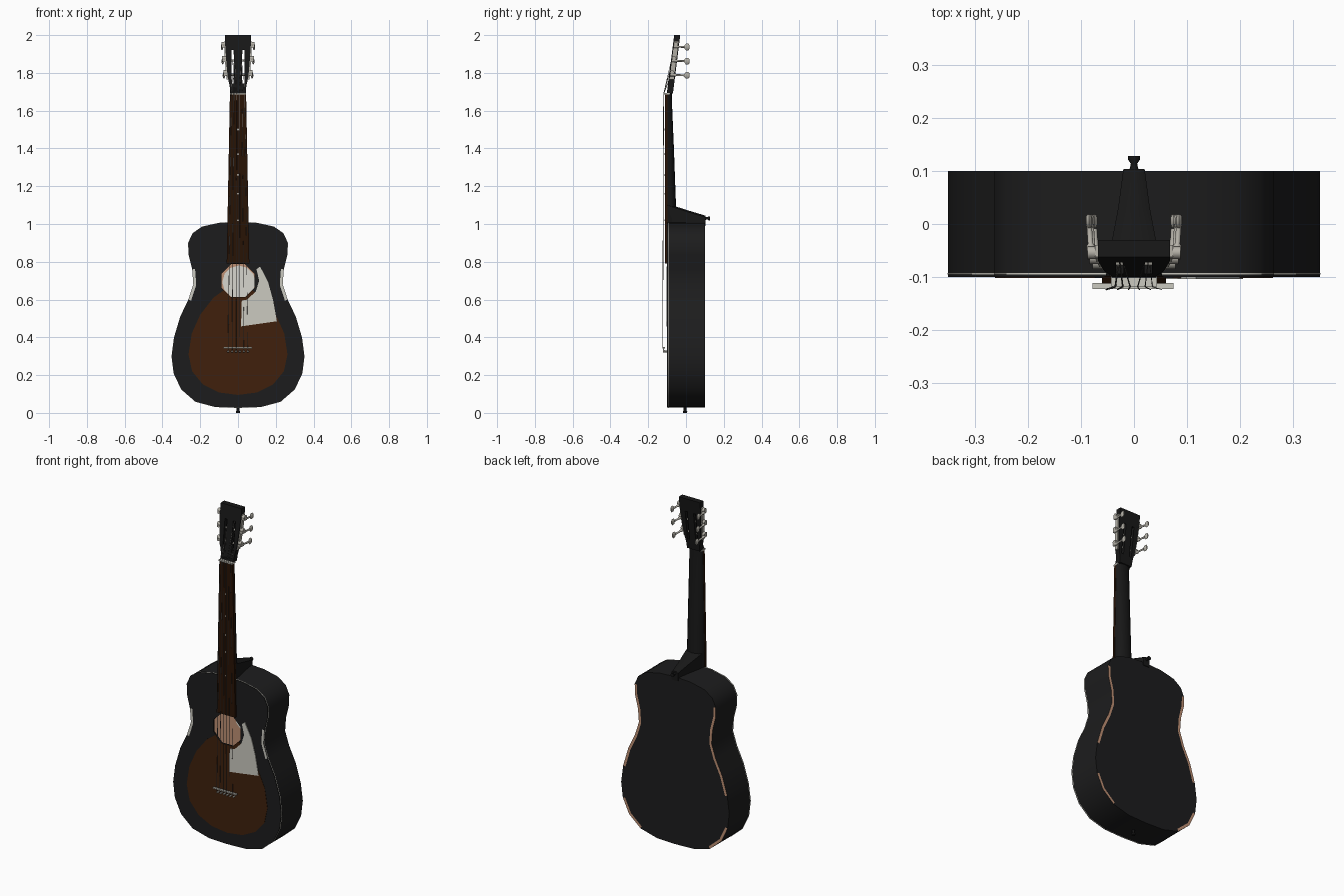
import bpy, bmesh, math
from mathutils import Vector

if "Cube" in bpy.data.objects:
    bpy.data.objects.remove(bpy.data.objects["Cube"])


def mat(name, r, g, b):
    m = bpy.data.materials.new(name)
    m.diffuse_color = (r, g, b, 1)
    m.use_nodes = True
    m.node_tree.nodes["Principled BSDF"].inputs["Base Color"].default_value = m.diffuse_color
    return m


CHARCOAL = mat("charcoal lacquer", .012, .012, .0125)
BLACK = mat("black neck", .009, .009, .009)
BURST = mat("sunburst brown", .05, .0145, .0035)
ROSE = mat("dark rosewood", .022, .0065, .0015)
TAN = mat("bare wood", .52, .28, .175)
PALE = mat("pale guard", .60, .59, .53)
LABEL = mat("paper label", .68, .67, .62)
METAL = mat("nickel", .46, .44, .39)
STEEL = mat("string steel", .16, .15, .14)


def finish(bm, name, m):
    bmesh.ops.recalc_face_normals(bm, faces=bm.faces)
    me = bpy.data.meshes.new(name)
    bm.to_mesh(me)
    bm.free()
    me.materials.append(m)
    ob = bpy.data.objects.new(name, me)
    bpy.context.collection.objects.link(ob)
    return ob


def loft(name, rings, m):
    """Closed skin through rings of equal point count."""
    bm = bmesh.new()
    vs = [[bm.verts.new(p) for p in r] for r in rings]
    n = len(vs[0])
    for a, b in zip(vs, vs[1:]):
        for i in range(n):
            j = (i + 1) % n
            bm.faces.new((a[i], a[j], b[j], b[i]))
    bm.faces.new(vs[0])
    bm.faces.new(vs[-1])
    return finish(bm, name, m)


def prism(name, pts, y0, y1, m):
    return loft(name, [[(x, y, z) for x, z in pts] for y in (y0, y1)], m)


def box(name, x0, x1, y0, y1, z0, z1, m):
    return prism(name, [(x0, z0), (x1, z0), (x1, z1), (x0, z1)], y0, y1, m)


def turned(name, a, b, prof, m, sides=8):
    """Turned part along a-b; prof = (fraction, radius) pairs."""
    a, b = Vector(a), Vector(b)
    q = (b - a).to_track_quat('Z', 'Y')
    rings = []
    for t, r in prof:
        c = a.lerp(b, t)
        rings.append([c + q @ Vector((r * math.cos(k * math.tau / sides),
                                      r * math.sin(k * math.tau / sides), 0))
                      for k in range(sides)])
    return loft(name, rings, m)


def mirrored(half):
    """Right half outline from bottom centre to top centre, closed on the left."""
    return half + [(-x, z) for x, z in reversed(half) if x > 0]


def disc(cx, cz, r, n, turn=0):
    return [(cx + r * math.cos(turn + k * math.tau / n), cz + r * math.sin(turn + k * math.tau / n))
            for k in range(n)]


def cut(ob, cutter):
    cutter.hide_render = True
    md = ob.modifiers.new("cut", 'BOOLEAN')
    md.operation, md.solver, md.object = 'DIFFERENCE', 'EXACT', cutter
    md.material_mode = 'TRANSFER'
    bpy.context.view_layer.objects.active = ob
    bpy.ops.object.modifier_apply(modifier=md.name)


# Body: outline prism with inset rims, hollowed out
half = [(0, .028), (.12, .032), (.225, .06), (.30, .125), (.34, .21), (.351, .30), (.338, .40),
        (.305, .51), (.262, .60), (.236, .68), (.242, .76), (.262, .84), (.263, .90),
        (.24, .95), (.19, .985), (.10, 1.005), (0, 1.01)]
outline = mirrored(half)
body = prism("body", outline, -.1, .1, CHARCOAL)
body.data.materials.append(TAN)
body.data.materials.append(PALE)
bm = bmesh.new()
bm.from_mesh(body.data)
for side in (-1, 1):
    face = [f for f in bm.faces if f.normal.y * side > .9]
    rim = bmesh.ops.inset_region(bm, faces=face, thickness=.015)["faces"]
    for f in rim:
        z = f.calc_center_median().z
        if side > 0 and (.42 < z < .9 or .08 < z < .2):
            f.material_index = 1
        if side < 0 and .58 < z < .78:
            f.material_index = 2
bm.to_mesh(body.data)
bm.free()
cavity = prism("cavity_cutter", [(x * .94, .52 + (z - .52) * .95) for x, z in outline], -.092, .09, TAN)
hole = prism("hole_cutter", disc(0, .70, .095, 8, math.pi / 8), -.2, -.05, CHARCOAL)
cut(body, cavity)
cut(body, hole)

# Thin pale binding line round the sides
binding = prism("binding", [(x * 1.003, .52 + (z - .52) * 1.003) for x, z in outline], -.0955, -.0925, PALE)
cut(binding, hole)

# Sunburst, pickguard and the label seen through the sound hole
burst = prism("sunburst", mirrored([(0, .095), (.1, .108), (.185, .15), (.243, .22), (.262, .31),
                                    (.245, .42), (.2, .52), (.13, .61), (.06, .66), (0, .68)]),
              -.0995, -.1015, BURST)
cut(burst, hole)
guard = prism("pickguard", [(.016, .458), (.206, .485), (.185, .60), (.16, .69), (.117, .775),
                            (.098, .76), (.112, .70), (.095, .645), (.05, .60), (.02, .595)],
              -.0995, -.104, PALE)
cut(guard, hole)
prism("label", disc(.005, .692, .088, 12), .086, .0895, LABEL)

# Neck: D-shaped section
rings = []
for z, w, d in ((.98, .054, .05), (1.10, .052, .047), (1.4, .047, .036), (1.66, .043, .025), (1.71, .043, .025)):
    rings.append([(w * math.cos(k * math.pi / 8), -.1 + d * math.sin(k * math.pi / 8) ** .8 if 0 < k < 8 else -.1, z)
                  for k in range(9)])
loft("neck", rings, BLACK)

# Heel: narrows towards the back
loft("heel", [[(-w, y, .99), (w, y, .99), (w, y, zt), (w * .5, y, zt + .008), (-w * .5, y, zt + .008), (-w, y, zt)]
              for y, w, zt in ((-.099, .052, 1.10), (-.055, .046, 1.085), (.03, .03, 1.058), (.104, .02, 1.036))], BLACK)

# Fretboard, nut, position dots
prism("fretboard", [(-.06, .79), (.06, .79), (.043, 1.685), (-.043, 1.685)], -.098, -.112, ROSE)
box("nut", -.043, .043, -.118, -.085, 1.685, 1.694, PALE)
for z in (1.02, 1.16, 1.26, 1.37, 1.50):
    prism("position_dot", disc(0, z, .005, 8), -.111, -.1128, PALE)

# Headstock: slotted and tilted back
head = prism("headstock", mirrored([(0, 1.692), (.041, 1.692), (.044, 1.73), (.055, 1.78), (.062, 1.86),
                                    (.068, 1.95), (.068, 2.0), (0, 2.0)]), -.10, -.068, BLACK)
for s in (-1, 1):
    slot = box("slot_cutter", s * .02, s * .034, -.2, 0, 1.745, 1.92, BLACK)
    cut(head, slot)
    bpy.data.objects.remove(slot)


def lean(z):
    return (z - 1.7) * .125


for v in head.data.vertices:
    v.co.y += lean(v.co.z)

# Tuners: side plate, post, shaft and button
for s in (-1, 1):
    loft("tuner_plate", [[(s * (x + dx), y + lean(z), z) for dx, y in
                          ((-.004, -.095), (.006, -.095), (.006, -.073), (-.004, -.073))]
                         for z, x in ((1.765, .054), (1.86, .063), (1.965, .068))], METAL)
    for z, x in ((1.79, .058), (1.865, .064), (1.94, .068)):
        y = -.084 + lean(z)
        turned("tuner_post", (s * .012, y, z), (s * (x + .01), y, z), ((0, .006), (1, .006)), METAL)
        turned("tuner_gear", (s * x, y, z + .012), (s * (x + .02), y, z + .012), ((0, .012), (1, .012)), METAL)
        a, b = (s * (x + .012), y - .012, z), (s * (x + .018), .017, z - .004)
        turned("tuner_shaft", a, b, ((0, .008), (.3, .008), (.35, .005), (.75, .005)), METAL)
        loft("tuner_button", [[(s * (x + .017) + .0065 * k * math.cos(t), yy, z - .003 + .018 * k * math.sin(t))
                               for t in [i * math.tau / 8 for i in range(8)]]
                              for yy, k in ((-.008, .5), (0, 1), (.012, 1), (.018, .6))], METAL)

# Saddle and pins
box("saddle", -.078, .075, -.123, -.111, .342, .349, PALE)
for i in range(6):
    u = (i - 2.5) / 2.5
    x = u * .052
    turned("bridge_pin", (x, -.1, .325), (x, -.121, .325), ((0, .004), (.6, .004), (.7, .006), (1, .004)), PALE)
    # Strings: bridge to saddle, saddle to nut, nut to post
    r = .0018 - .0002 * i
    rad = ((0, r), (1, r))
    over, nut = (x, -.1235, .345), (u * .035, -.1185, 1.689)
    z = (1.79, 1.865, 1.94)[min(i, 5 - i)]
    post = (math.copysign(.03 - .003 * min(i, 5 - i), u), -.09 + lean(z), z)
    for a, b in (((x, -.113, .325), over), (over, nut), (nut, post)):
        turned("string", a, b, rad, STEEL, 5)

# Strap button on the heel and end pin
turned("strap_button", (0, .1, 1.03), (0, .128, 1.03), ((0, .009), (.5, .006), (.75, .011), (1, .011)), BLACK)
turned("end_pin", (0, -.005, .035), (0, -.005, 0), ((0, .012), (.3, .007), (.65, .007), (.8, .012), (1, .01)), BLACK)

for ob in (cavity, hole):
    bpy.data.objects.remove(ob)
bpy.ops.object.select_all(action='SELECT')
bpy.context.view_layer.objects.active = body
bpy.ops.object.shade_smooth_by_angle(angle=math.radians(46))
